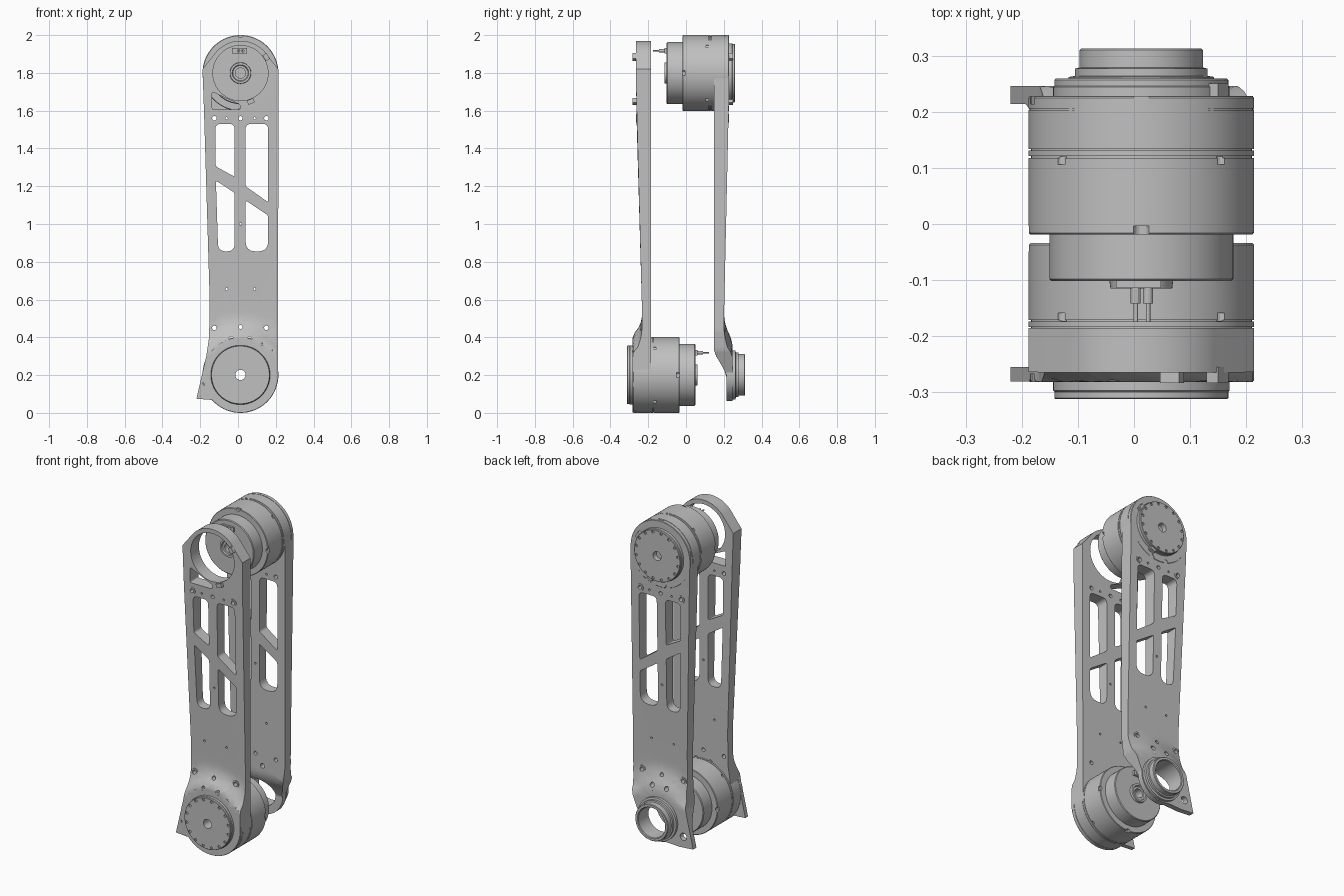
import bpy, bmesh, math
from mathutils import Vector

if "Cube" in bpy.data.objects:
    bpy.data.objects.remove(bpy.data.objects["Cube"], do_unlink=True)

CX, R = 0.013, 0.201          # shared axis offset and motor radius
LOW, HIGH = 0.201, 1.799      # heights of the two joint axes
GREY = (0.527, 0.527, 0.527, 1)
grey = bpy.data.materials.new("machined_grey")
grey.use_nodes = True
grey.diffuse_color = GREY
grey.node_tree.nodes["Principled BSDF"].inputs["Base Color"].default_value = GREY
parts = []


def finish(name, bm):
    bm.normal_update()
    bmesh.ops.recalc_face_normals(bm, faces=bm.faces)
    mesh = bpy.data.meshes.new(name)
    bm.to_mesh(mesh)
    bm.free()
    mesh.materials.append(grey)
    obj = bpy.data.objects.new(name, mesh)
    bpy.context.collection.objects.link(obj)
    parts.append(obj)
    return obj


def prism(name, pts, lo, hi):
    """Extrude an (x, z) outline along Y."""
    bm = bmesh.new()
    rings = [[bm.verts.new((x, y, z)) for x, z in pts] for y in (lo, hi)]
    bm.faces.new(rings[0])
    bm.faces.new(rings[1])
    for i in range(len(pts)):
        j = (i + 1) % len(pts)
        bm.faces.new((rings[0][i], rings[0][j], rings[1][j], rings[1][i]))
    return finish(name, bm)


def lathe(name, profile, z, face=0.0, sign=1, steps=72, x=CX):
    """Spin a closed (radius, distance) profile about a Y axis."""
    bm = bmesh.new()
    rings = []
    for k in range(steps):
        a = math.tau * k / steps
        rings.append([bm.verts.new((x + r * math.cos(a), face + sign * t, z + r * math.sin(a)))
                      for r, t in profile])
    n = len(profile)
    for k in range(steps):
        a, b = rings[k], rings[(k + 1) % steps]
        for i in range(n):
            j = (i + 1) % n
            bm.faces.new((a[i], a[j], b[j], b[i]))
    return finish(name, bm)


def arc(x, z, r, a0, a1, n=32):
    angles = [math.radians(a0 + (a1 - a0) * i / n) for i in range(n + 1)]
    return [(x + r * math.cos(a), z + r * math.sin(a)) for a in angles]


def circle(x, z, r, n=20):
    return arc(x, z, r, 0, 360, n)[:-1]


def rounded(pts, radii, n=6):
    out = []
    for i, r in enumerate(radii):
        p = Vector(pts[i])
        a = p + (Vector(pts[i - 1]) - p).normalized() * r
        b = p + (Vector(pts[(i + 1) % len(pts)]) - p).normalized() * r
        for k in range(n + 1):
            t = k / n
            out.append(tuple(a * (1 - t) ** 2 + p * 2 * t * (1 - t) + b * t * t))
    return out


def lerp(table, v):
    for (a, fa), (b, fb) in zip(table, table[1:]):
        if v <= b:
            return fa + (fb - fa) * max(0, v - a) / (b - a)
    return table[-1][1]


def cut(obj, tools):
    bpy.context.view_layer.objects.active = obj
    for tool in tools:
        mod = obj.modifiers.new("cut", "BOOLEAN")
        mod.object, mod.operation, mod.solver = tool, "DIFFERENCE", "EXACT"
        bpy.ops.object.modifier_apply(modifier=mod.name)
        parts.remove(tool)
        bpy.data.objects.remove(tool, do_unlink=True)


# Openings shared by both side plates: windows, bolt rows and pin holes
WINDOWS = [
    ([(-.12, 1.53), (-.018, 1.53), (-.018, 1.25), (-.118, 1.305)], (.03, .03, .012, .012)),
    ([(-.117, 1.23), (-.018, 1.165), (-.018, .855), (-.105, .855)], (.012, .012, .042, .042)),
    ([(.04, 1.53), (.16, 1.53), (.16, 1.115), (.04, 1.2)], (.03, .03, .012, .012)),
    ([(.04, 1.125), (.16, 1.045), (.16, .855), (.04, .855)], (.012, .012, .055, .055)),
]
BOLTS = [(x, z) for z in (1.56, .45) for x in (-.125, .15)]
HOLES = [(*b, .012) for b in BOLTS] + [(CX, 1.56, .011), (CX, .455, .011), (CX, 1.0, .006)]
HOLES += [(x, z, .006) for z in (1.56, .655) for x in (-.06, .088)]
HOLES += [(-.035, .39, .014), (.061, .39, .014)]


def side_plate(name, outline, holes, s, slope, dome, inner):
    """Fill the outline around its openings, then give it a tapered, flared thickness."""
    bm = bmesh.new()
    loops = [outline] + holes + [rounded(*w) for w in WINDOWS] + [circle(*h) for h in HOLES]
    for pts in loops:
        vs = [bm.verts.new((x, z, 0)) for x, z in pts]
        for i, v in enumerate(vs):
            bm.edges.new((vs[i - 1], v))
    bmesh.ops.triangle_fill(bm, use_beauty=True, use_dissolve=False, edges=bm.edges[:],
                            normal=(0, 0, 1))
    # grid lines so that the flare can curve
    levels = [(0, .03 + .0265 * i) for i in range(21)] + [(0, 1.7)]
    for px, pz in levels + [(-.2 + .0253 * i, 0) for i in range(17)]:
        faces = [f for f in bm.faces if pz or f.calc_center_median().y < .56]
        geom = set(faces)
        for f in faces:
            geom.update(f.edges)
            geom.update(f.verts)
        bmesh.ops.bisect_plane(bm, geom=list(geom), dist=1e-5, plane_co=(px, pz, 0),
                               plane_no=(0, 1, 0) if pz else (1, 0, 0))
    bmesh.ops.triangulate(bm, faces=bm.faces[:])

    def outer(x, z):
        spread = min(1, max(0, (z - .15) / .2))
        r = math.hypot((x - CX) * spread, max(0, z - LOW))
        return s * max(lerp(slope, z), lerp(dome, r))

    solid = bmesh.new()
    skin = {v: solid.verts.new((v.co.x, outer(v.co.x, v.co.y), v.co.y)) for v in bm.verts}
    back = {v: solid.verts.new((v.co.x, s * lerp(inner, v.co.y), v.co.y)) for v in bm.verts}
    for f in bm.faces:
        solid.faces.new([skin[v] for v in f.verts])
        solid.faces.new([back[v] for v in reversed(f.verts)])
    for e in bm.edges:
        if e.is_boundary:
            a, b = e.verts
            solid.faces.new((skin[a], skin[b], back[b], back[a]))
    bm.free()
    finish(name, solid)
    # raised seats around the large bolts
    for x, z in BOLTS:
        lathe(name + "_bolt_seat", [(.0125, -.008), (.022, -.008), (.022, .003), (.0125, .003)],
              z, outer(x, z), s, 24, x)


left_edge = [(-.18, 1.6), (-.15, .6), (-.153, .4), (-.168, .3)]

# Front side plate, with an open ring at the top
side_plate(
    "front_side_plate",
    [(.214, 1.82)] + arc(CX, HIGH, .171, 42, 138) + [(-.188, 1.82)] + left_edge
    + arc(CX, LOW, R - .002, 155, 360),
    [circle(CX, HIGH, .146, 64), circle(CX, LOW, .1, 48),
     rounded([(-.137, 1.7), (-.105, 1.685), (.012, 1.632), (.012, 1.607), (-.137, 1.607)],
             (.012, .012, .01, .01, .012))],
    -1, [(0, .231), (.55, .233), (1.6, .263), (2, .265)],
    [(0, .282), (.2, .282), (.225, .271), (.25, .252), (.28, .239), (.32, .231)],
    [(0, .185), (2, .185)])

# Back side plate, flaring outward to the hub
side_plate(
    "back_side_plate",
    arc(CX, HIGH, R - .002, 0, 180) + left_edge + [(-.22, .075), (-.13, .068)]
    + arc(CX, LOW, .137, 250, 365) + [(.2, .33), (.213, .43)],
    [circle(CX, LOW, .092, 48), circle(-.155, .135, .022)],
    1, [(0, .2), (.55, .202), (1.7, .228), (2, .228)],
    [(0, .246), (.165, .246), (.2, .236), (.24, .218), (.28, .206), (.32, .2)],
    [(0, .214), (.2, .214), (.25, .19), (.3, .16), (.335, .148), (2, .148)])
lathe("hub_collar", [(.09, .214), (.1, .214), (.1, .24), (.13, .24), (.13, .262), (.118, .264),
                     (.118, .277), (.11, .279), (.11, .31), (.107, .313), (.094, .313), (.09, .309)],
      LOW)

# Fin at the foot of the front plate
fin = prism("front_fin", [(-.168, .3), (-.22, .075), (-.13, .068), (-.06, .12), (-.1, .3)],
            -.281, -.255)
cut(fin, [prism("fin_hole", circle(-.176, .155, .01), -.5, .5)])


def motor(label, z, face, s):
    """Joint motor; s is the direction of its output flange along Y."""
    def drill(angles, radius, size, a, b):
        lo, hi = sorted((face + s * a, face + s * b))
        return [prism("drill", circle(CX + radius * math.cos(math.radians(d)),
                                      z + radius * math.sin(math.radians(d)), size, 14), lo, hi)
                for d in angles]
    g = R - .004
    housing = lathe(label + "_motor_housing", [
        (.027, 0), (R - .003, 0), (R, -.003), (R, -.022), (g, -.022), (g, -.025), (R, -.025),
        (R, -.094), (g, -.094), (g, -.097), (R, -.097), (R, -.107), (g, -.107), (g, -.11),
        (R, -.11), (R, -.244), (R - .003, -.247), (.027, -.247)], z, face, s, 96)
    cut(housing, drill(range(45, 360, 90), R, .009, -.108, -.122)
        + drill(range(0, 360, 90), R, .014, -.232, -.3)
        + drill((-105, -75, -15, 90, 165), R - .006, .015, -.014, .1))
    lathe(label + "_motor_rear_cap", [(.027, -.24), (.164, -.24), (.164, -.326), (.16, -.33),
                                      (.027, -.33)], z, face, s, 96)
    lathe(label + "_motor_boss", [(.027, -.32), (.058, -.32), (.055, -.343), (.044, -.343),
                                  (.04, -.336), (.027, -.336)], z, face, s, 48)
    flange = lathe(label + "_output_flange", [(.027, -.01), (.157, -.01), (.157, .016),
                                              (.155, .018), (.155, .029), (.153, .031),
                                              (.027, .031)], z, face, s, 96)
    cut(flange, drill([i * 22.5 + 11 for i in range(16)], .142, .008, .024, .06))
    # cable connector on the rear cap
    h = z + .118
    lo, hi = sorted((face - s * .32, face - s * .342))
    prism(label + "_connector", [(CX - .045, h - .014), (CX + .035, h - .014),
                                 (CX + .035, h + .014), (CX - .045, h + .014)], lo, hi)
    for x in (CX - .01, CX + .012):
        lathe(label + "_cable_pin", [(.001, -.34), (.009, -.34), (.009, -.37), (.004, -.37),
                                     (.004, -.403), (.001, -.403)], h, face, s, 12, x)


motor("lower", LOW, -.281, -1)
motor("upper", HIGH, .228, 1)

# Small clips around the upper ring on both outer faces
for name, lo, hi in (("front_clip", -.283, -.255), ("back_clip", .22, .25)):
    for a in (32, -70):
        m = math.radians(a)
        u, v = Vector((math.cos(m), math.sin(m))), Vector((-math.sin(m), math.cos(m)))
        c = Vector((CX, HIGH)) + u * .16
        prism(name, [tuple(c + u * i * .012 + v * j * .018)
                     for i, j in ((-1, -1), (1, -1), (1, 1), (-1, 1))], lo, hi)

# Smooth the round walls and keep machined edges crisp
bpy.ops.object.select_all(action="DESELECT")
for obj in parts:
    obj.select_set(True)
bpy.context.view_layer.objects.active = parts[0]
bpy.ops.object.shade_smooth_by_angle(angle=math.radians(25))
